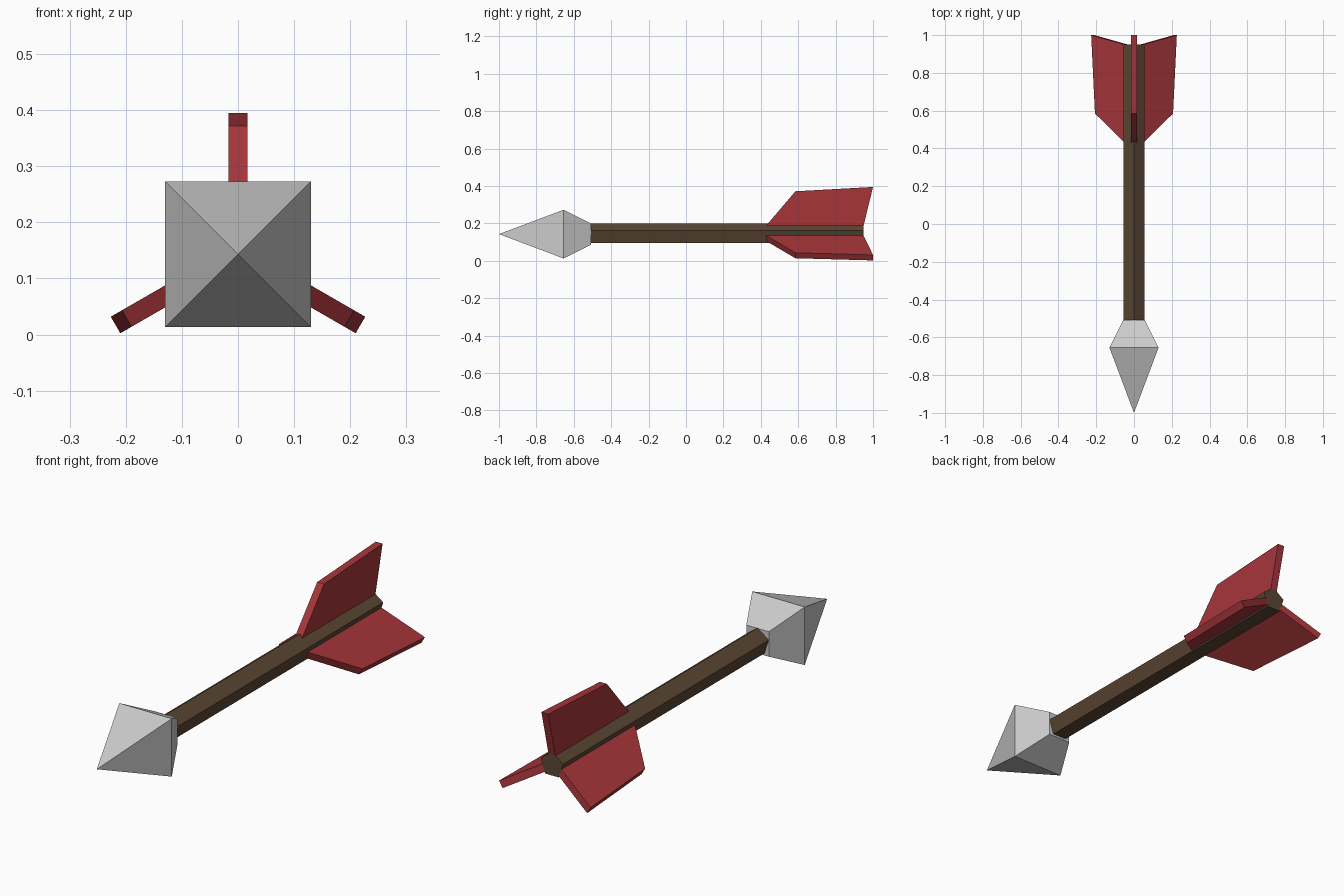
import bpy
import bmesh
from math import sin, cos, radians, sqrt, tau

if "Cube" in bpy.data.objects:
    bpy.data.objects.remove(bpy.data.objects["Cube"])

AXIS_Z = 0.143  # height of the arrow's centre line


def material(name, color):
    mat = bpy.data.materials.new(name)
    mat.diffuse_color = (*color, 1)
    mat.use_nodes = True
    mat.node_tree.nodes["Principled BSDF"].inputs["Base Color"].default_value = mat.diffuse_color
    return mat


def finish(bm, name, mat=None):
    bmesh.ops.recalc_face_normals(bm, faces=bm.faces[:])
    mesh = bpy.data.meshes.new(name)
    bm.to_mesh(mesh)
    bm.free()
    if mat:
        mesh.materials.append(mat)
    obj = bpy.data.objects.new(name, mesh)
    bpy.context.collection.objects.link(obj)
    return obj


def loft(name, sides, start, stations, tip=None, mat=None):
    """Polygon rings at (y, radius) stations along the centre line, ending in a cap or a point."""
    bm = bmesh.new()
    rings = []
    for y, r in stations:
        angles = [start + tau * i / sides for i in range(sides)]
        rings.append([bm.verts.new((r * cos(a), y, AXIS_Z + r * sin(a))) for a in angles])
    for a, b in zip(rings, rings[1:]):
        for i in range(sides):
            j = (i + 1) % sides
            bm.faces.new((a[i], a[j], b[j], b[i]))
    bm.faces.new(rings[0])
    if tip is None:
        bm.faces.new(rings[-1])
    else:
        point = bm.verts.new((0, tip, AXIS_Z))
        for i in range(sides):
            bm.faces.new((rings[-1][i], rings[-1][(i + 1) % sides], point))
    return finish(bm, name, mat)


def fin(name, angle, profile, thickness, mat):
    """Flat vane: (y, radius) profile pushed out at an angle around the shaft."""
    bm = bmesh.new()
    out, side = (cos(angle), sin(angle)), (-sin(angle), cos(angle))
    faces = []
    for t in (-thickness / 2, thickness / 2):
        faces.append([bm.verts.new((r * out[0] + t * side[0], y,
                                    AXIS_Z + r * out[1] + t * side[1])) for y, r in profile])
    a, b = faces
    bm.faces.new(a)
    bm.faces.new(b)
    for i in range(len(a)):
        j = (i + 1) % len(a)
        bm.faces.new((a[i], a[j], b[j], b[i]))
    return finish(bm, name, mat)


wood = material("wood", (0.105, 0.062, 0.034))
red = material("red_feather", (0.38, 0.036, 0.042))

# Five-sided shaft with a ridge on top
loft("shaft", 5, radians(90), [(-0.52, 0.058), (0.95, 0.058)], mat=wood)

# Four-sided arrowhead
loft("arrowhead", 4, radians(45),
     [(-0.507, 0.056 * sqrt(2)), (-0.655, 0.13 * sqrt(2))], tip=-1.0)

# Three fletching fins
fin_profile = [(0.42, 0.035), (0.585, 0.229), (1.0, 0.252), (0.947, 0.035)]
for label, degrees in (("top", 90), ("left", 210), ("right", 330)):
    fin("fin_" + label, radians(degrees), fin_profile, 0.034, red)
